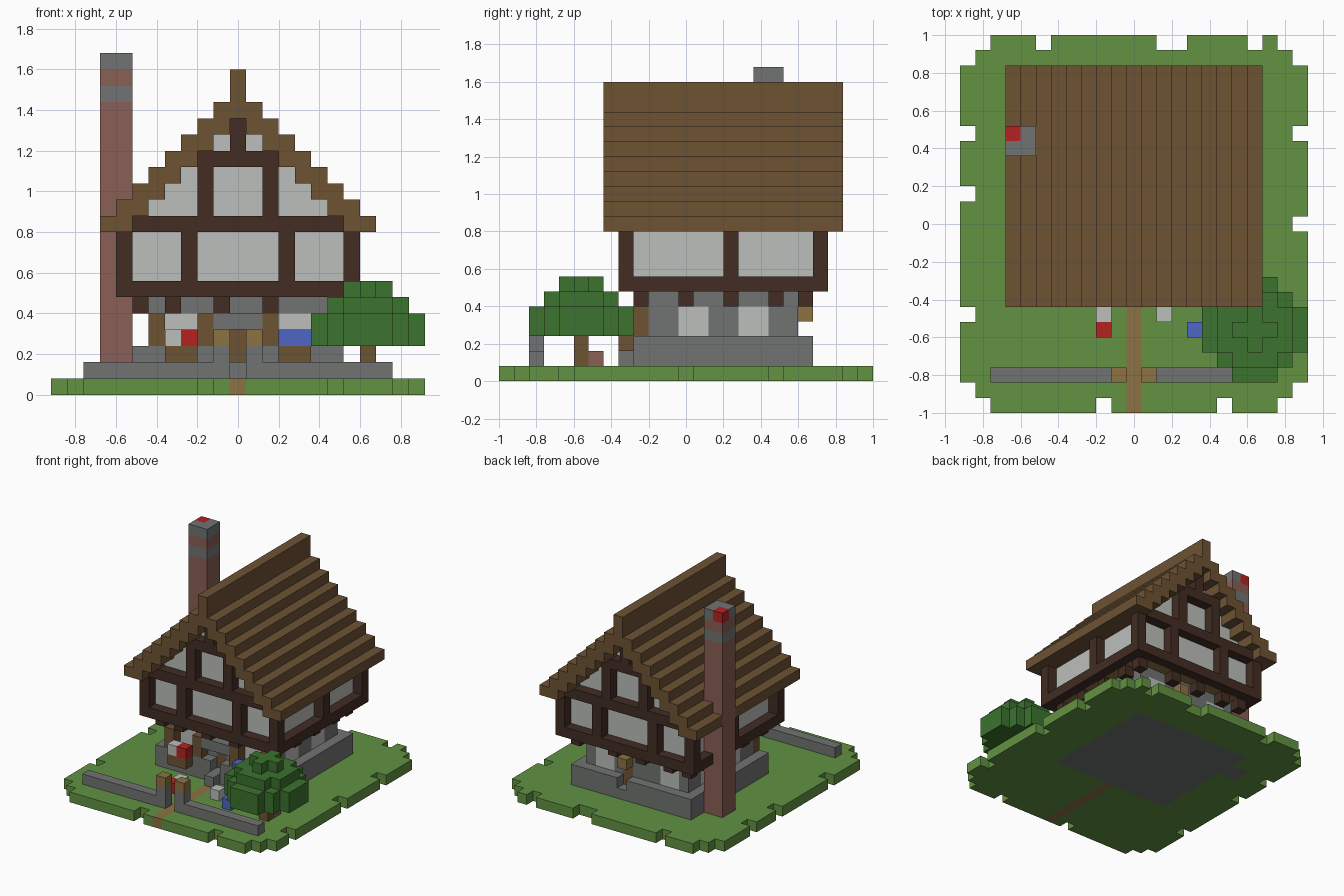
import bpy, bmesh
from mathutils import Vector

if "Cube" in bpy.data.objects:
    bpy.data.objects.remove(bpy.data.objects["Cube"], do_unlink=True)

UNIT = 0.08
W, D = 23, 25              # plot size in blocks
MID = W // 2


def material(name, rgb):
    lin = [((c / 255 + 0.055) / 1.055) ** 2.4 for c in rgb]
    m = bpy.data.materials.new(name)
    m.use_nodes = True
    m.diffuse_color = (*lin, 1)
    m.node_tree.nodes["Principled BSDF"].inputs["Base Color"].default_value = (*lin, 1)
    return m


GRASS = material("grass green", (98, 146, 66))
LEAF = material("leaf green", (60, 114, 46))
STONE = material("stone grey", (113, 116, 114))
BRICK = material("brick red", (138, 94, 85))
WOOD = material("roof brown", (109, 83, 52))
TIMBER = material("dark timber", (66, 44, 35))
PLASTER = material("plaster white", (188, 191, 187))
PLANK = material("plank tan", (141, 114, 68))
RED = material("flower red", (180, 34, 34))
BLUE = material("flower blue", (78, 102, 198))

cells = {}     # block position -> part name, later parts replace earlier ones
parts = {}     # part name -> material


def box(x0, x1, y0, y1, z0, z1):
    """All blocks between the given first and last positions."""
    return {(x, y, z) for x in range(x0, x1 + 1)
            for y in range(y0, y1 + 1) for z in range(z0, z1 + 1)}


def mirror_x(blocks):
    return blocks | {(W - 1 - x, y, z) for x, y, z in blocks}


def add(name, mat, *groups):
    parts[name] = mat
    for group in groups:
        for c in group:
            cells[c] = name


def carve(blocks):
    for c in blocks:
        cells.pop(c, None)


# Ground plot with ragged edges
add("lawn", GRASS, box(0, 22, 2, 22, 0, 0), box(1, 21, 1, 23, 0, 0), box(2, 20, 0, 24, 0, 0))
carve({(x, 24, 0) for x in (5, 13, 14, 19)} | {(x, 0, 0) for x in (9, 17)})
carve({(0, y, 0) for y in (6, 14, 18)} | {(22, y, 0) for y in (4, 12, 18)})
add("path", PLANK, box(MID, MID, 0, 8, 0, 0))

# Garden wall and gate posts
add("garden_wall", STONE, box(2, 20, 2, 2, 1, 1), mirror_x(box(10, 10, 2, 2, 1, 2)))
carve(box(MID, MID, 2, 2, 1, 2))
add("gate_caps", PLANK, mirror_x(box(10, 10, 2, 2, 3, 3)))

# Tree
TX, TY = 19, 5
add("tree_trunk", WOOD, box(TX, TX, TY, TY, 1, 2))
add("tree_root", BRICK, {(TX, TY + 1, 1)})
for z, r, cut in ((3, 3, 4), (4, 3, 4), (5, 2, 3), (6, 1, 1)):
    add("tree_leaves", LEAF, {(x, y, z) for x, y, z in box(TX - r, TX + r, TY - r, TY + r, z, z)
                              if abs(x - TX) + abs(y - TY) <= cut})

# Ground floor
add("foundation", STONE, box(5, 17, 9, 20, 0, 2))
add("ground_wall", STONE, box(6, 16, 10, 19, 3, 5))
add("ground_windows", PLASTER,
    *[mirror_x(box(7, 8, y, y, 3, 4)) for y in (10, 19)],
    *[mirror_x(box(16, 16, y, y + 1, 3, 4)) for y in (12, 16)])
add("front_posts", WOOD, *[mirror_x(box(x, x, 9, 9, 3, 4)) for x in (6, 9)])

# Doors
carve(box(MID, MID, 9, 9, 2, 3) | {(12, 20, 2)})
add("front_door", WOOD, box(MID, MID, 10, 10, 2, 3))
add("door_lintel", STONE, box(10, 12, 9, 9, 4, 4))
add("door_step", STONE, {(MID, 8, 1)})
add("back_door", WOOD, box(12, 12, 19, 19, 2, 3))
add("back_door_hood", PLANK, {(12, 20, 4)})

# Joist ends under the upper floor
add("joist_ends", TIMBER,
    {(x, y, 5) for x in (5, 7, 10, 13, 17) for y in (9, 20)},
    mirror_x({(17, y, 5) for y in (12, 15, 18)}))

# Upper floor: planks, recessed plaster, timber frame
add("upper_floor", PLANK, box(5, 17, 9, 20, 6, 6))
add("sill_beams", TIMBER, box(4, 18, 8, 21, 6, 6) - box(5, 17, 9, 20, 6, 6))
add("plaster_walls", PLASTER, box(5, 17, 9, 20, 7, 10))
for step in range(6):
    add("plaster_gable", PLASTER, box(6 + step, 16 - step, 9, 20, 11 + step, 11 + step))
for y in (8, 21):
    add("gable_frame", TIMBER,
        *[mirror_x(box(x, x, y, y, 7, 9)) for x in (4, 8)],
        box(5, 17, y, y, 10, 10),
        mirror_x(box(9, 9, y, y, 11, 14)), box(9, 13, y, y, 14, 14),
        box(MID, MID, y, y, 15, 16))
add("side_posts", TIMBER, mirror_x(box(18, 18, 15, 15, 7, 9)))

# Stepped roof
for step in range(7):
    add("roof", WOOD, mirror_x(box(3 + step, 4 + step, 7, 22, 10 + step, 10 + step)))
add("roof", WOOD, box(10, 12, 7, 22, 17, 17), box(MID, MID, 7, 22, 18, 19))

# Chimney
add("chimney", BRICK, box(3, 4, 17, 18, 1, 19))
add("chimney_bands", STONE, *[box(3, 4, 17, 18, z, z) for z in (0, 18, 20)])
add("chimney_ember", RED, {(3, 18, 20)})

# Flower boxes and garden flowers
add("flower_boxes", WOOD, mirror_x(box(7, 8, 8, 8, 2, 2)))
add("white_flowers", PLASTER, {(7, 8, 3), (9, 6, 1), (13, 6, 1)})
add("red_flowers", RED, {(8, 8, 3), (9, 5, 1)})
add("blue_flowers", BLUE, box(14, 15, 8, 8, 3, 3), {(15, 5, 1)})


# Turn every part into a mesh of its exposed block faces
def build(name, mat):
    bm = bmesh.new()
    verts = {}

    def vert(p):
        key = tuple(p)
        if key not in verts:
            verts[key] = bm.verts.new(((p[0] - W / 2) * UNIT, (p[1] - D / 2) * UNIT, p[2] * UNIT))
        return verts[key]

    for c in [c for c, owner in cells.items() if owner == name]:
        for axis in range(3):
            u, v = Vector((0, 0, 0)), Vector((0, 0, 0))
            u[(axis + 1) % 3] = v[(axis + 2) % 3] = 1
            for side in (0, 1):
                n = list(c)
                n[axis] += 2 * side - 1
                if tuple(n) in cells:
                    continue
                o = Vector(c)
                o[axis] += side
                loop = [o, o + u, o + u + v, o + v]
                bm.faces.new([vert(p) for p in (loop if side else loop[::-1])])
    bmesh.ops.dissolve_limit(bm, angle_limit=0.01, verts=bm.verts[:], edges=bm.edges[:])
    mesh = bpy.data.meshes.new(name)
    bm.to_mesh(mesh)
    bm.free()
    mesh.materials.append(mat)
    bpy.context.scene.collection.objects.link(bpy.data.objects.new(name, mesh))


for part_name, part_mat in parts.items():
    build(part_name, part_mat)
